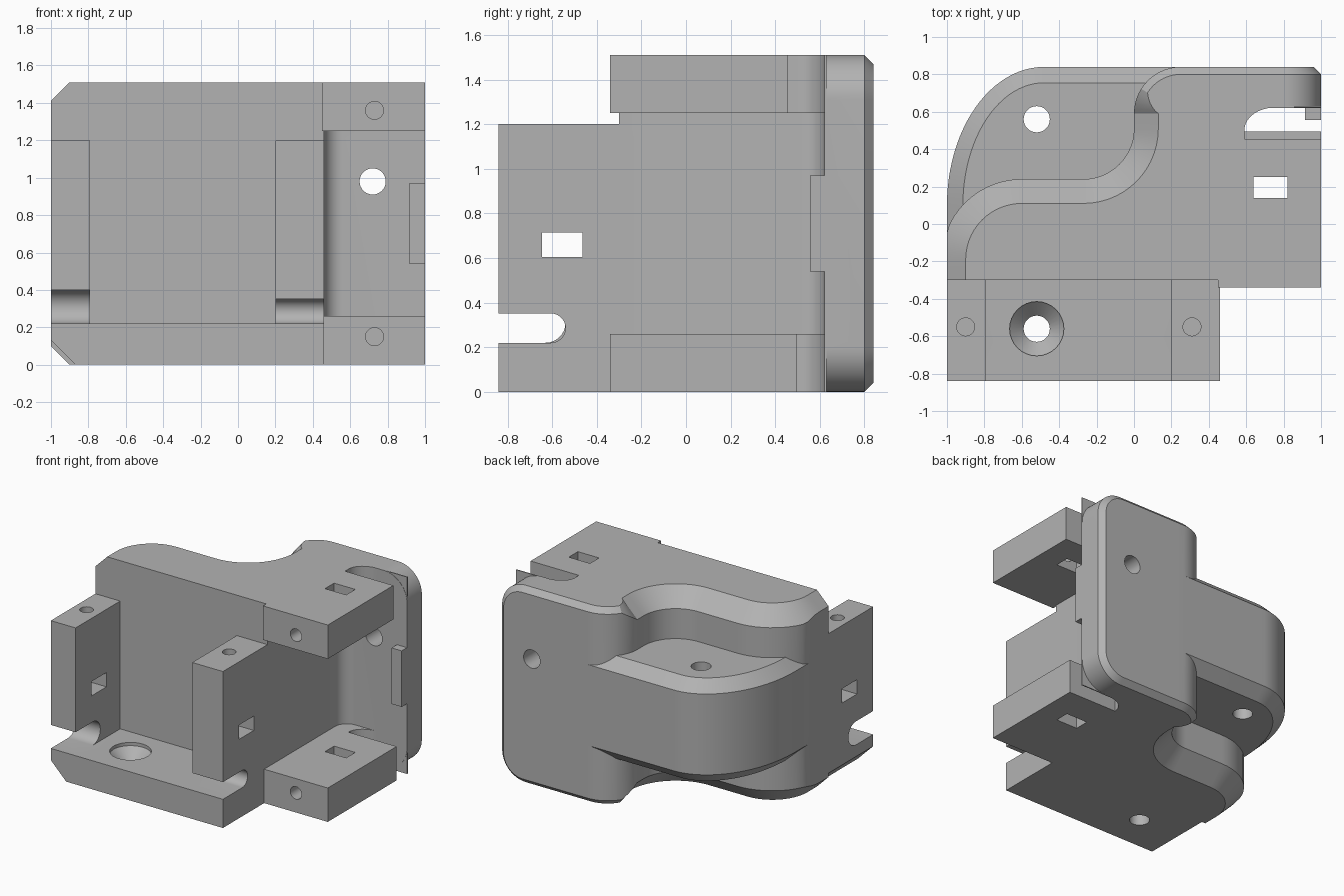
import bpy, bmesh
from math import sin, cos, radians, hypot

old = bpy.data.objects.get("Cube")
if old:
    bpy.data.objects.remove(old, do_unlink=True)

grey = bpy.data.materials.new("matte_grey")
grey.use_nodes = True
COLOR = (0.45, 0.45, 0.45, 1)
grey.diffuse_color = COLOR
grey.node_tree.nodes["Principled BSDF"].inputs["Base Color"].default_value = COLOR

TOP = 1.51
AXES = {"z": lambda a, b, h: (a, b, h),   # outline in x, y
        "y": lambda a, b, h: (a, h, b),   # outline in x, z
        "x": lambda a, b, h: (h, a, b)}   # outline in y, z


def arc(cx, cy, rx, start, end, ry=None, n=14):
    ry = rx if ry is None else ry
    angles = [radians(start + (end - start) * i / n) for i in range(n + 1)]
    return [(cx + rx * cos(t), cy + ry * sin(t)) for t in angles]


def prism(name, outer, lo, hi, axis="z", inner=None, low_inner=None):
    """Extrude an outline; inner outlines give 45 degree bevels at the ends."""
    bm = bmesh.new()
    put = AXES[axis]

    def ring(points, heights):
        return [bm.verts.new(put(p[0], p[1], h)) for p, h in zip(points, heights)]

    def drops(points):
        return [hypot(p[0] - q[0], p[1] - q[1]) for p, q in zip(outer, points)]

    top, bottom = inner or outer, low_inner or outer
    n = len(outer)
    rings = []
    if low_inner:
        rings.append(ring(bottom, [lo] * n))
    rings.append(ring(outer, [lo + d for d in drops(bottom)]))
    rings.append(ring(outer, [hi - d for d in drops(top)]))
    if inner:
        rings.append(ring(top, [hi] * n))
    for r, s in zip(rings, rings[1:]):
        for i in range(n):
            j = (i + 1) % n
            bm.faces.new((r[i], r[j], s[j], s[i]))
    bm.faces.new(rings[0])
    bm.faces.new(rings[-1])
    bmesh.ops.remove_doubles(bm, verts=bm.verts, dist=0.0005)
    bmesh.ops.recalc_face_normals(bm, faces=bm.faces)
    return finish(name, bm)


def finish(name, bm):
    mesh = bpy.data.meshes.new(name)
    bm.to_mesh(mesh)
    bm.free()
    mesh.materials.append(grey)
    obj = bpy.data.objects.new(name, mesh)
    bpy.context.collection.objects.link(obj)
    return obj


def box(name, x, y, z):
    return prism(name, [(x[0], y[0]), (x[1], y[0]), (x[1], y[1]), (x[0], y[1])], *z)


def drill(axis, a, b, r, lo, hi):
    return prism("drill", arc(a, b, r, 0, 348.75, n=31), lo, hi, axis)


def combine(target, tool, operation):
    mod = target.modifiers.new("combine", "BOOLEAN")
    mod.operation, mod.object, mod.solver = operation, tool, "EXACT"
    bpy.context.view_layer.objects.active = target
    bpy.ops.object.modifier_apply(modifier=mod.name)
    bpy.data.objects.remove(tool, do_unlink=True)


# Main body with an S-shaped bevelled back
tail = [(0.56, 0.62)] + arc(0.56, 0.52, 0.1, 90, 180, n=8) + [(0.46, -0.3)]
outer = [(-1, -0.3)] + [(max(x, -1), y) for x, y in arc(-0.6, -0.19, 0.43, 180, 90)]
outer += arc(-0.27, 0.51, 0.27, 270, 360) + arc(0.25, 0.59, 0.25, 180, 90)
inner = [(-0.9, -0.3)] + arc(-0.6, -0.19, 0.3, 180, 90) + arc(-0.27, 0.51, 0.4, 270, 360)
for i, (x, y) in enumerate(arc(0.25, 0.59, 1, 180, 90)):
    r = 0.21 - 0.09 * max(0, 1 - i / 5)
    inner.append((0.25 + (x - 0.25) * r, 0.59 + (y - 0.59) * r))
outer += [(0.56, 0.84)] + tail
inner += [(0.56, 0.8)] + tail
bracket = prism("bracket", outer, 0, TOP, "z", inner, inner)

# Rounded lobe on the back
lobe_out = [(-1, -0.1)] + arc(-0.48, 0.1, 0.52, 180, 90, 0.74, 24) + [(0.3, 0.84), (0.3, -0.1)]
lobe_in = [(-0.915, -0.1)] + arc(-0.48, 0.1, 0.435, 180, 90, 0.655, 24) + [(0.3, 0.755), (0.3, -0.1)]
lobe = prism("lobe", lobe_out, 0.36, 1.15, "z", lobe_in, lobe_in)


# Back plate with rounded outer corners
def plate_outline(d):
    return ([(0.3, d)] + arc(0.8, 0.2, 0.2 - d, -90, 0)
            + arc(0.8, TOP - 0.2, 0.2 - d, 0, 90) + [(0.3, TOP - d)])


plate = prism("back_plate", plate_outline(0), 0.62, 0.84, "y", plate_outline(0.04))

# Front shelf with a bevelled lower edge
shelf = prism("shelf", [(-0.87, 0), (0.46, 0), (0.46, 0.22), (-1, 0.22), (-1, 0.13)],
              -0.84, -0.29, "y")

parts = [lobe, plate, shelf,
         box("right_side_arm", (-1, -0.79), (-0.84, -0.29), (0.2, 1.2)),
         box("left_side_arm", (0.2, 0.46), (-0.84, -0.29), (0.2, 1.2)),
         box("plate_tab", (0.915, 1), (0.555, 0.65), (0.54, 0.97))]

# Upper and lower arms, each with a hooked slot before the plate
for z, slot_y in (((1.25, TOP), 0.455), ((0, 0.26), 0.495)):
    arm = box("hook_arm", (0.45, 1), (-0.34, 0.63), z)
    hook = [(0.59, slot_y), (1.1, slot_y), (1.1, 0.622)] + arc(0.75, 0.5, 0.16, 90, 180, 0.122)
    combine(arm, prism("slot", hook, z[0] - 0.1, z[1] + 0.1), "DIFFERENCE")
    parts.append(arm)

for part in parts:
    combine(bracket, part, "UNION")

# Countersunk shelf hole
sink = [(-0.52 + 0.145 * x, -0.56 + 0.145 * y) for x, y in arc(0, 0, 1, 0, 348.75, n=31)]
bore = [(-0.52 + 0.07 * x, -0.56 + 0.07 * y) for x, y in arc(0, 0, 1, 0, 348.75, n=31)]

cutters = [
    prism("countersink", sink, 0.12, 0.23, "z", None, bore),
    drill("z", -0.52, -0.56, 0.07, -0.1, 0.3),
    drill("z", -0.52, 0.56, 0.07, 0.2, 1.3),
    drill("y", 0.72, 0.98, 0.07, 0.5, 1),
    # Screw holes and their nut pockets
    drill("z", -0.9, -0.55, 0.048, 0.65, 1.3),
    drill("z", 0.31, -0.55, 0.048, 0.65, 1.3),
    drill("y", 0.73, 1.36, 0.048, -0.5, 0.2),
    drill("y", 0.73, 0.15, 0.048, -0.5, 0.2),
    box("side_pocket", (-1.1, 0.6), (-0.645, -0.465), (0.605, 0.715)),
    box("arm_pocket", (0.64, 0.82), (0.14, 0.25), (-0.1, 1.6)),
]

# Round-ended slots at the foot of the side arms
for x, r in (((-1.1, -0.7), 0.09), ((0.1, 0.6), 0.066)):
    slot = [(-0.95, 0.22)] + arc(-0.54 - r, 0.22 + r, r, -90, 90) + [(-0.95, 0.22 + 2 * r)]
    cutters.append(prism("arm_slot", slot, *x, "x"))

for cutter in cutters:
    combine(bracket, cutter, "DIFFERENCE")

bpy.ops.object.select_all(action="DESELECT")
bracket.select_set(True)
bpy.context.view_layer.objects.active = bracket
bpy.ops.object.shade_smooth_by_angle(angle=radians(25))
